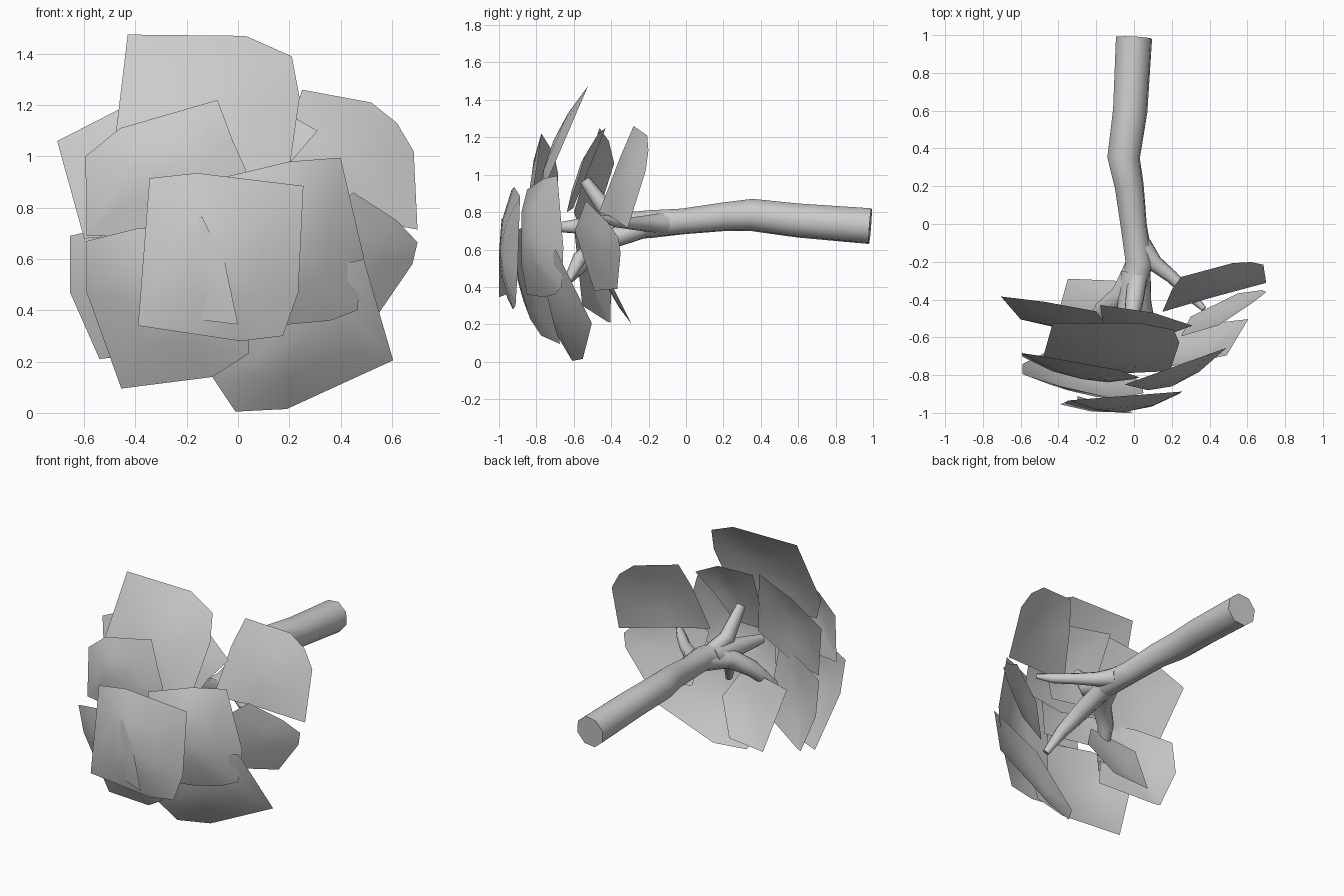
import bpy, bmesh, math
from mathutils import Vector

if "Cube" in bpy.data.objects:
    bpy.data.objects.remove(bpy.data.objects["Cube"])


def make(name, bm):
    me = bpy.data.meshes.new(name)
    bm.normal_update()
    bm.to_mesh(me)
    bm.free()
    for p in me.polygons:
        p.use_smooth = True
    ob = bpy.data.objects.new(name, me)
    bpy.context.collection.objects.link(ob)
    return ob


def limb(name, pts, sides=8):
    """Tapered tube through (x, y, z, radius) points."""
    bm = bmesh.new()
    P = [Vector(p[:3]) for p in pts]
    rings = []
    for i, p in enumerate(P):
        d = (P[min(i + 1, len(P) - 1)] - P[max(i - 1, 0)]).normalized()
        u = d.cross(Vector((0.3, 0, 1))).normalized()
        v = d.cross(u)
        rings.append([bm.verts.new(p + pts[i][3] * (u * math.cos(t) + v * math.sin(t)))
                      for t in (2 * math.pi * k / sides for k in range(sides))])
    for a, b in zip(rings, rings[1:]):
        for k in range(sides):
            n = (k + 1) % sides
            bm.faces.new((a[k], a[n], b[n], b[k]))
    bm.faces.new(rings[0])
    bm.faces.new(rings[-1])
    bmesh.ops.recalc_face_normals(bm, faces=bm.faces)
    ob = make(name, bm)
    bpy.context.view_layer.objects.active = ob
    ob.select_set(True)
    bpy.ops.object.shade_smooth_by_angle(angle=math.radians(70))
    ob.select_set(False)


def leaf(name, centre, tilt, bulge, outline):
    """Bowed card: front-view (x, z) outline on a tilted plane, domed toward -y."""
    cx, cy, cz = centre
    bm = bmesh.new()

    def vert(x, z, s):
        x, z = (x - cx) * s, (z - cz) * s
        y = cy + tilt[0] * x + tilt[1] * z - bulge * (1 - s * s)
        return bm.verts.new((cx + x, y, cz + z))

    outer = [vert(x, z, 1) for x, z in outline]
    inner = [vert(x, z, 0.5) for x, z in outline]
    mid = vert(cx, cz, 0)
    n = len(outline)
    for i in range(n):
        j = (i + 1) % n
        bm.faces.new((outer[i], outer[j], inner[j], inner[i]))
        bm.faces.new((inner[i], inner[j], mid))
    bmesh.ops.recalc_face_normals(bm, faces=bm.faces)
    bm.normal_update()
    if sum(f.normal.y for f in bm.faces) > 0:
        bmesh.ops.reverse_faces(bm, faces=bm.faces)
    make(name, bm)


# trunk and branches
limb("trunk", [(0, 0.985, 0.725, .10), (-.02, 0.6, 0.755, .095), (-.055, .35, .785, .09),
               (-.025, .2, .775, .08), (.0, -.02, .75, .072), (.03, -.2, .735, .078),
               (.0, -.32, .73, .07)])
limb("branch_right", [(.04, -.12, .74, .06), (.11, -.21, .74, .045), (.2, -.28, .74, .035),
                      (.3, -.38, .75, .03), (.37, -.45, .77, .015)])
limb("branch_left", [(.03, -.2, .73, .07), (-.06, -.37, .70, .06), (-.16, -.45, .63, .05),
                     (-.22, -.55, .52, .035), (-.27, -.62, .44, .02)])
limb("branch_centre", [(.0, -.26, .73, .07), (-.04, -.48, .73, .055), (-.08, -.66, .72, .03)])
limb("branch_up", [(.02, -.28, .75, .055), (.0, -.42, .80, .05), (-.02, -.54, .97, .03)])
limb("branch_down", [(.03, -.22, .72, .06), (.04, -.42, .65, .055), (.08, -.57, .55, .04),
                     (.14, -.64, .42, .02)])

# front leaf cards
leaf("leaf_front", (-.05, -.92, .6), (.08, .03), .075,
     [(-.39, .34), (-.345, .915), (-.16, .935), (.255, .885), (.235, .47), (.175, .30), (.01, .28)])
leaf("leaf_front_inner", (-.17, -.962, .55), (-.3, -.07), .02,
     [(-.3, .745), (-.14, .765), (-.05, .58), (.0, .345), (-.3, .38)])
leaf("leaf_lower_left", (-.30, -.80, .42), (-.25, -.27), .07,
     [(-.59, .47), (-.59, .67), (-.39, .72), (-.1, .7), (.05, .45), (.04, .23), (-.1, .14), (-.455, .095)])
leaf("leaf_upper_left", (-.28, -.75, .94), (-.2, .06), .07,
     [(-.59, .69), (-.595, 1.0), (-.46, 1.11), (-.08, 1.22), (-.02, 1.06), (.03, .95), (.0, .68)])
leaf("leaf_top", (-.1, -.65, 1.18), (0, .43), .06,
     [(-.48, 1.06), (-.43, 1.475), (.03, 1.47), (.21, 1.39), (.24, 1.23), (.19, .88), (-.1, .85), (-.4, .9)])
leaf("leaf_right", (.2, -.76, .68), (.36, 0), .1,
     [(-.05, .92), (.2, .98), (.4, .995), (.49, .61), (.465, .4), (.36, .36), (.2, .345), (-.05, .36)])
leaf("leaf_bottom_right", (.25, -.64, .28), (.3, -.4), .06,
     [(-.1, .14), (-.01, .005), (.19, .015), (.605, .205), (.49, .6), (.1, .5)])

# rear leaf cards
leaf("leaf_back_upper_right", (.45, -.30, 1.0), (.33, .33), .03,
     [(.25, 1.26), (.52, 1.21), (.62, 1.13), (.685, 1.02), (.70, .715), (.4, .77), (.15, .8), (.2, 1.1)])
leaf("leaf_back_right", (.48, -.46, .62), (.5, -.25), .03,
     [(.45, .86), (.62, .75), (.70, .665), (.68, .58), (.55, .39), (.3, .38), (.25, .7)])
leaf("leaf_back_left", (-.45, -.48, .47), (-.4, -.15), .04,
     [(-.655, .69), (-.655, .47), (-.54, .21), (-.5, .215), (-.2, .3), (-.25, .75), (-.45, .74)])
leaf("leaf_back_upper_left", (-.4, -.48, .98), (-.25, .25), .04,
     [(-.705, 1.06), (-.47, 1.18), (-.2, 1.25), (-.1, .8), (-.35, .7), (-.6, .68)])
leaf("leaf_back_low", (-.2, -.38, .38), (0, -.5), .03,
     [(-.35, .2), (-.1, .22), (.02, .42), (-.08, .6), (-.4, .55)])
leaf("leaf_back_top", (.05, -.54, 1.03), (-.1, .4), .03,
     [(-.18, 1.25), (.1, 1.22), (.31, 1.1), (.19, .96), (.1, .8), (-.15, .82)])
